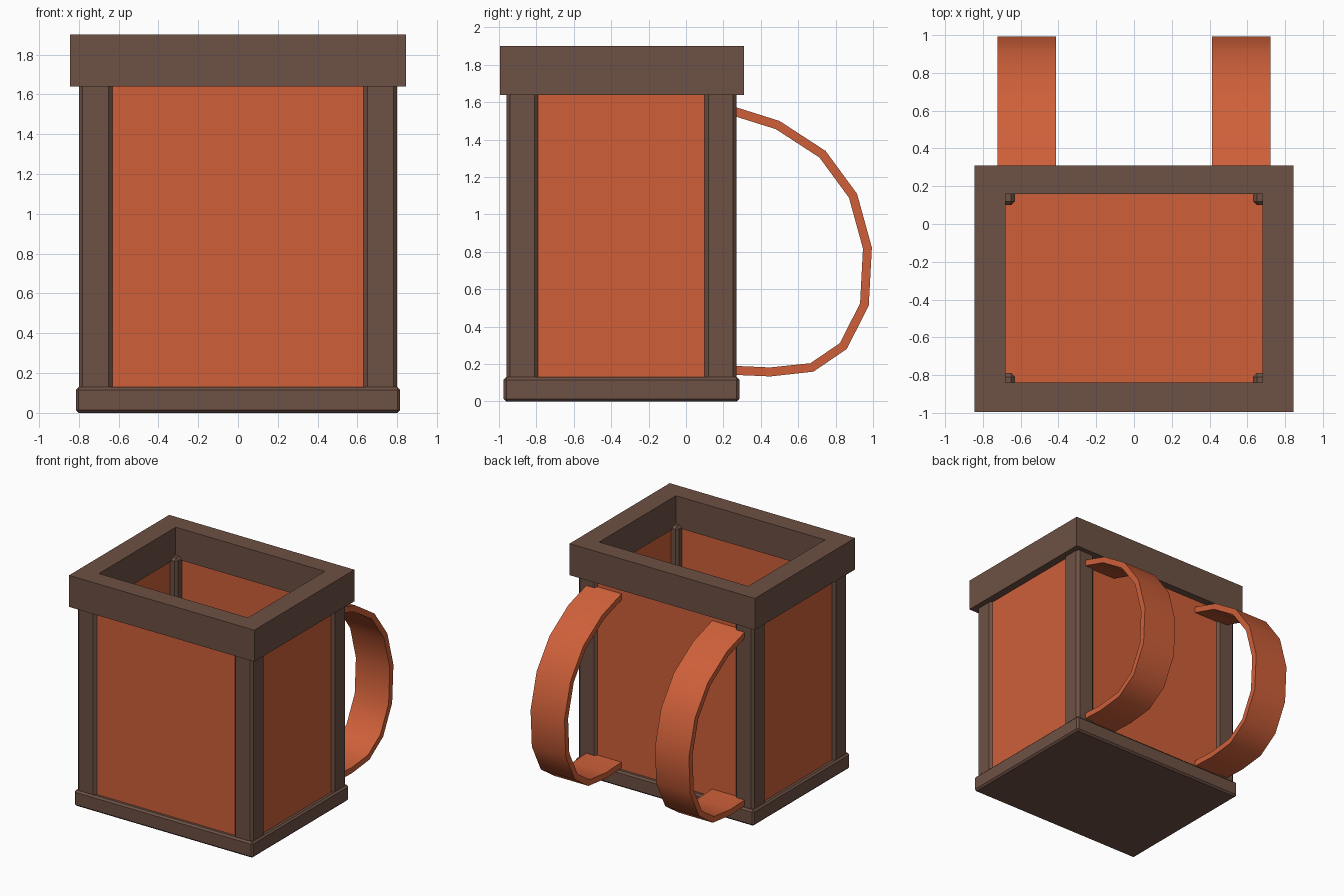
import bpy, bmesh, math
from mathutils import Vector

if "Cube" in bpy.data.objects:
    bpy.data.objects.remove(bpy.data.objects["Cube"])

def material(name, rgb):
    m = bpy.data.materials.new(name)
    m.diffuse_color = (*rgb, 1)
    m.use_nodes = True
    m.node_tree.nodes["Principled BSDF"].inputs["Base Color"].default_value = m.diffuse_color
    return m

BROWN = material("dark brown trim", (0.153, 0.082, 0.058))
ORANGE = material("burnt orange fabric", (0.62, 0.117, 0.042))

def finish(name, bm, mat, bevel=0):
    if bevel:
        edges = [e for e in bm.edges if e.calc_face_angle(0) > 0.5]
        bmesh.ops.bevel(bm, geom=edges, offset=bevel, segments=1, affect='EDGES', profile=0.5)
    bmesh.ops.recalc_face_normals(bm, faces=bm.faces)
    me = bpy.data.meshes.new(name)
    bm.to_mesh(me)
    bm.free()
    ob = bpy.data.objects.new(name, me)
    bpy.context.collection.objects.link(ob)
    me.materials.append(mat)
    return ob

def box(name, x, y, z, mat, bevel=0):
    bm = bmesh.new()
    bmesh.ops.create_cube(bm, size=1)
    for v in bm.verts:
        for i, r in enumerate((x, y, z)):
            v.co[i] = r[0] if v.co[i] < 0 else r[1]
    return finish(name, bm, mat, bevel)

def ring(outer, inner, z):
    # rectangular tube; rectangles are (x0, x1, y0, y1)
    bm = bmesh.new()
    def loop(r, h):
        return [bm.verts.new((a, b, h)) for a, b in
                ((r[0], r[2]), (r[1], r[2]), (r[1], r[3]), (r[0], r[3]))]
    loops = [loop(outer, z[0]), loop(outer, z[1]), loop(inner, z[1]), loop(inner, z[0])]
    for k in range(4):
        a, b = loops[k], loops[(k + 1) % 4]
        for i in range(4):
            j = (i + 1) % 4
            bm.faces.new((a[i], a[j], b[j], b[i]))
    return bm

# Base and top rim
box("base", (-.815, .815), (-.975, .285), (0, .13), BROWN, .014)
finish("top_rim", ring((-.845, .845, -.995, .31), (-.68, .68, -.84, .16), (1.64, 1.90)), BROWN, .018)

# Corner posts
for sx, side in ((-1, "left"), (1, "right")):
    for y, end in (((-.96, -.79), "front"), ((.10, .27), "back")):
        box(f"{end}_{side}_post", sorted((sx * .63, sx * .80)), y, (.10, 1.67), BROWN, .02)

# Fabric walls and floor
finish("bag_walls", ring((-.78, .78, -.94, .25), (-.69, .69, -.85, .17), (.10, 1.65)), ORANGE)
box("bag_floor", (-.70, .70), (-.86, .18), (.11, .17), ORANGE)

# Shoulder straps: centre line in (y, z), given thickness and width
PATH = [Vector(p) for p in ((.22, 1.563), (.49, 1.478), (.73, 1.322), (.893, 1.10), (.97, .82),
                            (.954, .52), (.842, .297), (.673, .182), (.45, .158), (.22, .168))]
for sx, side in ((-1, "left"), (1, "right")):
    bm = bmesh.new()
    rings = []
    for i, p in enumerate(PATH):
        t0 = (p - PATH[max(i - 1, 0)]).normalized()
        t1 = (PATH[min(i + 1, len(PATH) - 1)] - p).normalized()
        t = (t0 + t1).normalized()
        n = Vector((-t.y, t.x)) * .024
        rings.append([bm.verts.new((sx * x, *(p + n * s))) for x, s in
                      ((.413, -1), (.413, 1), (.722, 1), (.722, -1))])
    for a, b in zip(rings, rings[1:]):
        for i in range(4):
            j = (i + 1) % 4
            bm.faces.new((a[i], a[j], b[j], b[i]))
    bm.faces.new(rings[0])
    bm.faces.new(rings[-1])
    ob = finish(f"{side}_shoulder_strap", bm, ORANGE)
    bpy.ops.object.select_all(action='DESELECT')
    ob.select_set(True)
    bpy.context.view_layer.objects.active = ob
    bpy.ops.object.shade_smooth_by_angle(angle=math.radians(40))
